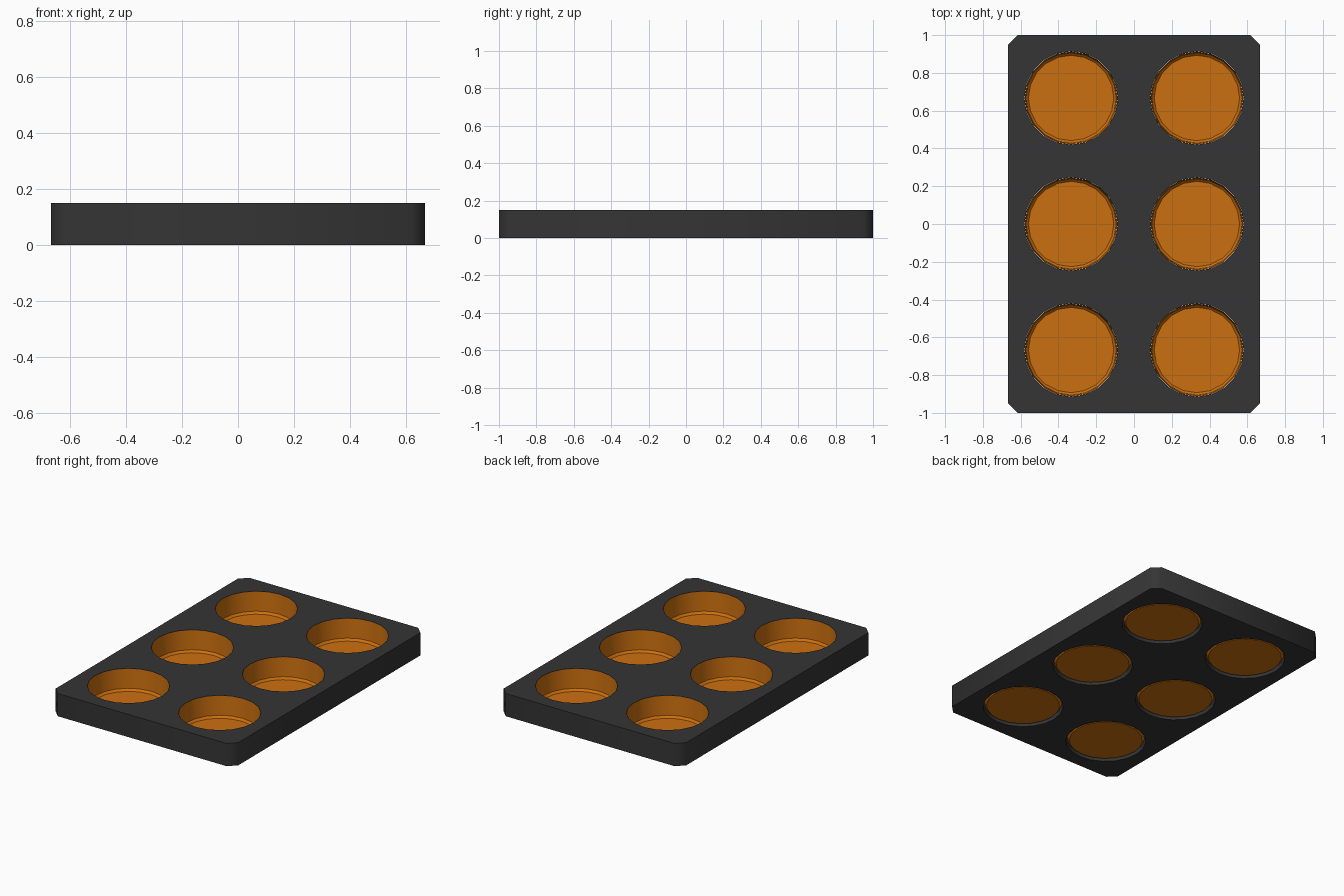
import bpy, bmesh
from math import cos, sin, pi

if "Cube" in bpy.data.objects:
    bpy.data.objects.remove(bpy.data.objects["Cube"])

SIDES = 20
CENTRES = [(x, y) for x in (-0.333, 0.333) for y in (-0.667, 0.0, 0.667)]


def material(name, colour):
    m = bpy.data.materials.new(name)
    m.diffuse_color = (*colour, 1)
    m.use_nodes = True
    m.node_tree.nodes["Principled BSDF"].inputs["Base Color"].default_value = m.diffuse_color
    return m


def ring(radius, cx=0.0, cy=0.0):
    return [(cx + radius * cos(2 * pi * i / SIDES),
             cy + radius * sin(2 * pi * i / SIDES)) for i in range(SIDES)]


dark = material("dark_metal", (0.035, 0.035, 0.035))
orange = material("orange_lining", (0.6, 0.16, 0.005))

# Tray block: chamfered outline with six round openings, extruded
w, l, c, h = 0.667, 1.0, 0.05, 0.15
outline = [(w, l - c), (w - c, l), (c - w, l), (-w, l - c),
           (-w, c - l), (c - w, -l), (w - c, -l), (w, c - l)]
curve = bpy.data.curves.new("tray_block", 'CURVE')
curve.dimensions = '2D'
curve.fill_mode = 'BOTH'
curve.extrude = h / 2
for pts in [outline] + [ring(0.247, x, y) for x, y in CENTRES]:
    s = curve.splines.new('POLY')
    s.points.add(len(pts) - 1)
    for p, (x, y) in zip(s.points, pts):
        p.co = (x, y, 0, 1)
    s.use_cyclic_u = True
curve.materials.append(dark)
tray = bpy.data.objects.new("tray_block", curve)
tray.location.z = h / 2
bpy.context.collection.objects.link(tray)
bpy.context.view_layer.objects.active = tray
tray.select_set(True)
bpy.ops.object.convert(target='MESH')
tray.select_set(False)

# Cup lining: thin tapered wall, bevelled foot and flat floor
profile = [(0.246, 0.149), (0.239, 0.022), (0.226, 0.008)]
bm = bmesh.new()
loops = [[bm.verts.new((x, y, z)) for x, y in ring(r)] for r, z in profile]
for top, low in zip(loops, loops[1:]):
    for i in range(SIDES):
        j = (i + 1) % SIDES
        bm.faces.new((top[j], top[i], low[i], low[j]))
bm.faces.new(loops[-1])
cup_mesh = bpy.data.meshes.new("cup_lining")
bm.to_mesh(cup_mesh)
bm.free()
cup_mesh.materials.append(orange)

for n, (x, y) in enumerate(CENTRES):
    cup = bpy.data.objects.new(f"cup_lining_{n + 1}", cup_mesh)
    cup.location = (x, y, 0)
    bpy.context.collection.objects.link(cup)
    cup.select_set(True)
    bpy.context.view_layer.objects.active = cup
bpy.ops.object.shade_smooth_by_angle(angle=0.5)
